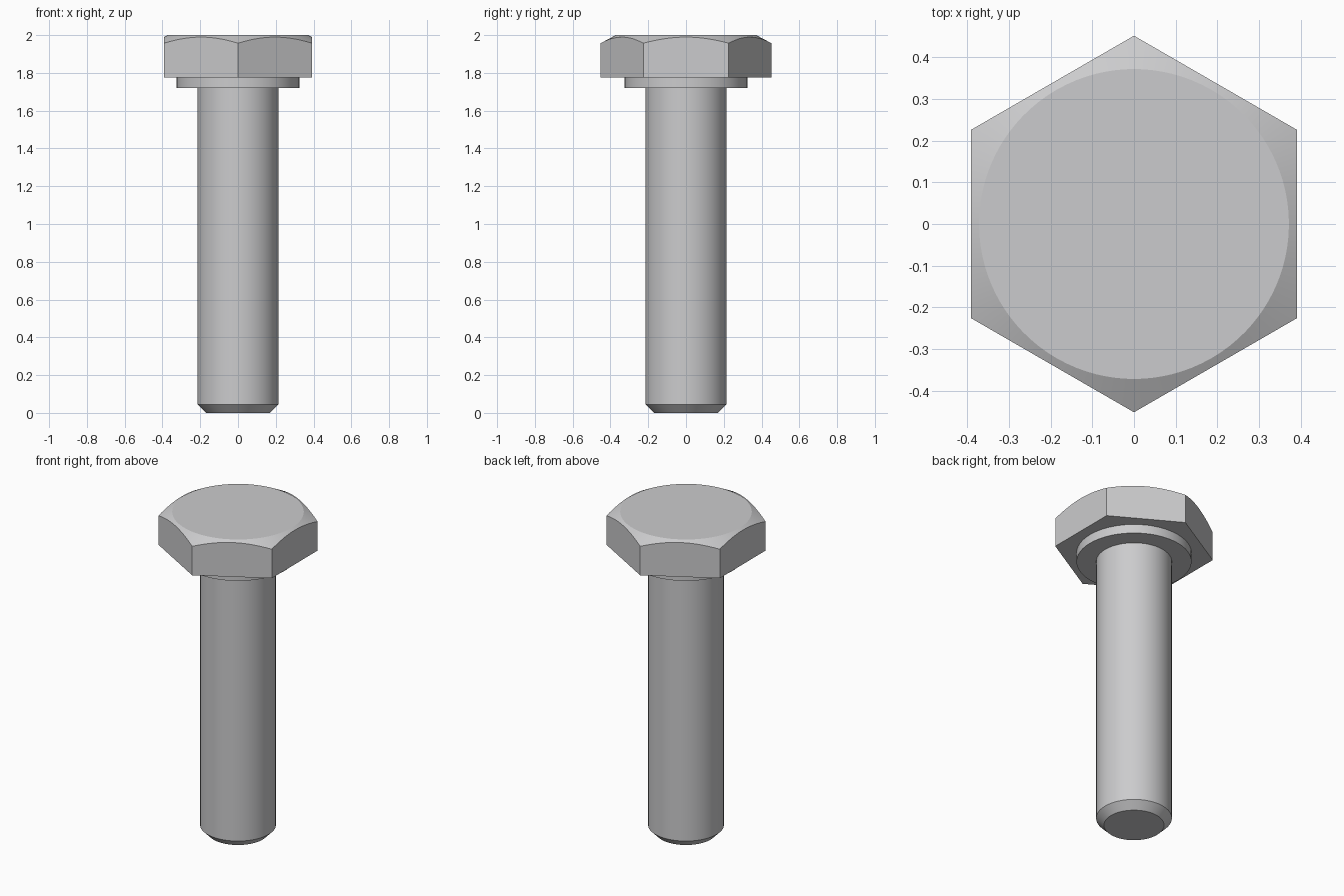
import bpy
import bmesh
import math
from mathutils import Vector

cube = bpy.data.objects.get("Cube")
if cube:
    bpy.data.objects.remove(cube, do_unlink=True)

# One plain metal colour
steel = bpy.data.materials.new("steel_grey")
steel.use_nodes = True
steel.diffuse_color = (0.6, 0.6, 0.61, 1)
steel.node_tree.nodes["Principled BSDF"].inputs["Base Color"].default_value = (0.6, 0.6, 0.61, 1)


def finish(bm, name):
    bmesh.ops.recalc_face_normals(bm, faces=bm.faces[:])
    mesh = bpy.data.meshes.new(name)
    bm.to_mesh(mesh)
    bm.free()
    mesh.materials.append(steel)
    obj = bpy.data.objects.new(name, mesh)
    bpy.context.collection.objects.link(obj)
    bpy.ops.object.select_all(action='DESELECT')
    obj.select_set(True)
    bpy.context.view_layer.objects.active = obj
    bpy.ops.object.shade_smooth_by_angle(angle=math.radians(20))
    return obj


def bridge(bm, low, high):
    n = len(low)
    for i in range(n):
        j = (i + 1) % n
        bm.faces.new((low[i], low[j], high[j], high[i]))


def turned(name, profile, n=96):
    """Solid of revolution from (radius, z) pairs, bottom to top."""
    bm = bmesh.new()
    rings = [[bm.verts.new((r * math.cos(math.tau * i / n), r * math.sin(math.tau * i / n), z))
              for i in range(n)] for r, z in profile]
    for low, high in zip(rings, rings[1:]):
        bridge(bm, low, high)
    bm.faces.new(rings[0])
    bm.faces.new(rings[-1])
    return finish(bm, name)


def hex_head(name, corner_r, z0, z1, top_r, corner_drop, steps=16):
    """Hexagonal prism whose top corners are cut by a cone."""
    bm = bmesh.new()
    slope = corner_drop / (corner_r - top_r)
    corners = [Vector((corner_r * math.cos(a), corner_r * math.sin(a), 0))
               for a in (math.radians(90 + 60 * k) for k in range(6))]
    base = [bm.verts.new((c.x, c.y, z0)) for c in corners]
    edge, top = [], []
    for k in range(6):
        for s in range(steps):
            p = corners[k].lerp(corners[(k + 1) % 6], s / steps)
            edge.append(bm.verts.new((p.x, p.y, z1 - slope * (p.length - top_r))))
            q = p.normalized() * top_r
            top.append(bm.verts.new((q.x, q.y, z1)))
    # Flat sides with an arched upper edge
    for k in range(6):
        arch = [edge[(k * steps + s) % len(edge)] for s in range(steps + 1)]
        bm.faces.new([base[k], base[(k + 1) % 6]] + arch[::-1])
    bridge(bm, edge, top)
    bm.faces.new(base)
    bm.faces.new(top)
    return finish(bm, name)


# Shank with chamfered tip, washer collar, hexagonal head
turned("shank", [(0.17, 0), (0.214, 0.045), (0.214, 1.72)])
turned("collar", [(0.325, 1.72), (0.325, 1.776)])
hex_head("head", 0.452, 1.776, 2.0, 0.372, 0.043)
